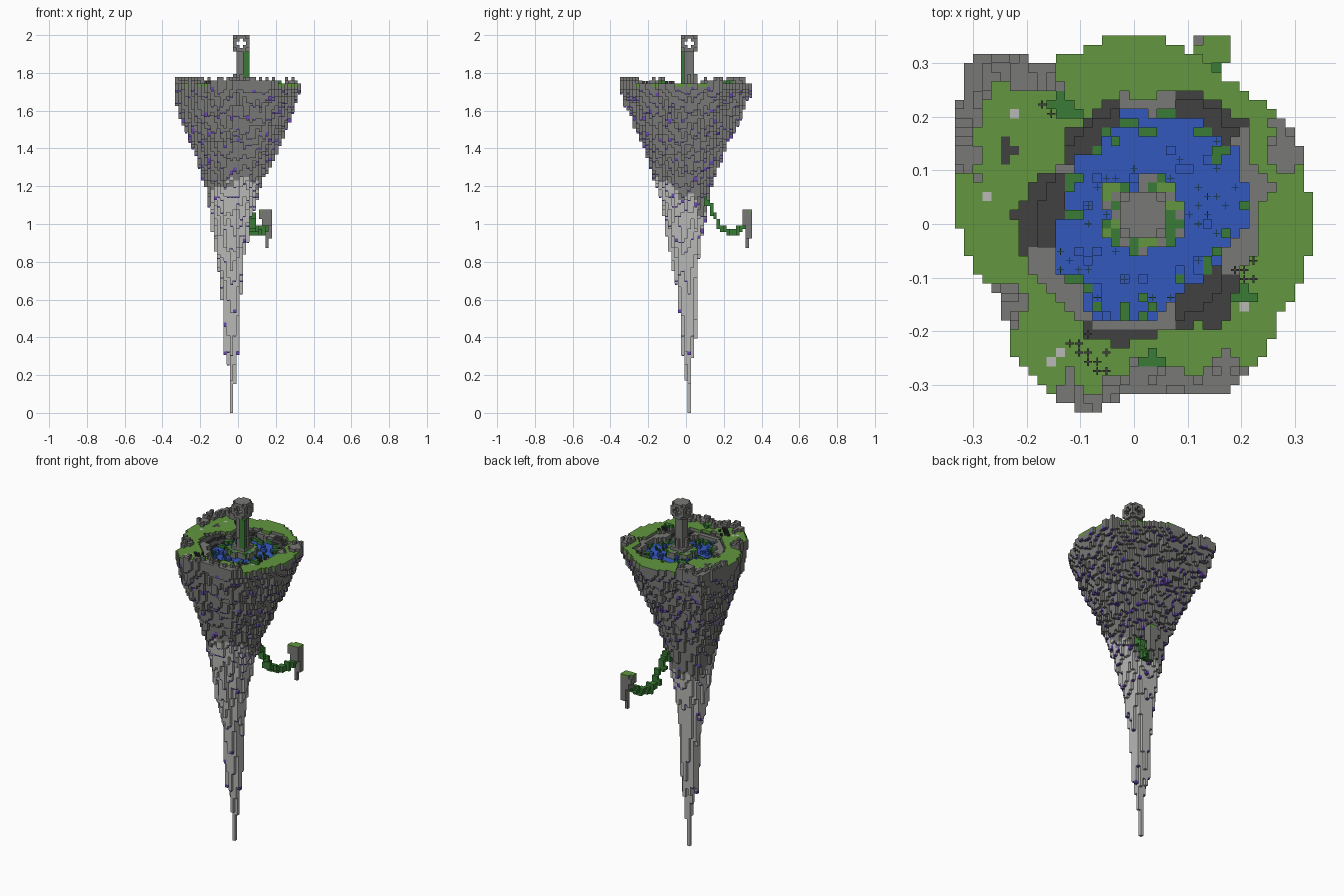
import bpy, bmesh, math, random
from mathutils import Matrix, Vector, noise

random.seed(4)
if "Cube" in bpy.data.objects:
    bpy.data.objects.remove(bpy.data.objects["Cube"])

V = 2 / 117  # edge length of one block

COLORS = {
    "dark_stone": (0.19, 0.19, 0.18),
    "pale_stone": (0.48, 0.48, 0.47),
    "shadow_rock": (0.052, 0.052, 0.052),
    "grass": (0.125, 0.31, 0.052),
    "leaf": (0.042, 0.2, 0.037),
    "water": (0.034, 0.098, 0.51),
    "crystal": (0.14, 0.065, 0.44),
}
MATS = {}
for name, rgb in COLORS.items():
    m = bpy.data.materials.new(name)
    m.use_nodes = True
    m.diffuse_color = (*rgb, 1)
    bsdf = m.node_tree.nodes["Principled BSDF"]
    bsdf.inputs["Base Color"].default_value = (*rgb, 1)
    bsdf.inputs["Roughness"].default_value = 0.9
    MATS[name] = m

# Every part is a dictionary: block cell -> material name
parts = {n: {} for n in ("rock", "turf", "lake", "tower", "tower_vine", "islet", "hanging_vine", "bushes")}
# Small details: lists of box centre and size, both in blocks
buds, reeds, twigs = [], [], []


def fill(part, mat, xs, ys, zs):
    for i in xs:
        for j in ys:
            for k in zs:
                parts[part][i, j, k] = mat


def span(a, b):
    return range(a, b + 1)


def around(table, x, y):
    """Interpolate a table of values spaced evenly round the circle."""
    t = (math.atan2(y, x) / math.tau % 1) * len(table)
    a = int(t) % len(table)
    return table[a] + (table[(a + 1) % len(table)] - table[a]) * (t - int(t))


# Body extents in hundredths: height, x min, x max, y min, y max
BODY = [(0, -4.3, -2.5, .8, 2.6), (14, -4.3, -1.8, .8, 2.6), (26, -5.5, 0, -.8, 2.6),
        (40, -8, .5, -2.5, 5), (60, -8.5, 1.5, -4, 6), (80, -11, 3, -7, 7),
        (100, -14, 6.5, -11, 10), (120, -17, 12, -15.5, 13), (140, -24, 21, -22, 20),
        (160, -32, 29.5, -30.5, 29.5), (172, -33.5, 33.5, -35, 35)]
# Rim radius, lake radius and bank width round the circle, in hundredths
RIM = [34, 33, 35, 32, 31, 33.5, 35.5, 33, 33.5, 43, 38.5, 35,
       33, 31, 28, 33, 34, 36, 30, 32, 35, 34, 32, 33]
LAKE = [18, 20, 20, 19, 18, 16, 16, 20, 20, 18, 15, 15]
BANK = [3, 3, 5, 4, 4.5, 4, 9, 4, 3, 3, 9, 4]
DARK = [0, 0, 1, 0, 1, .4, 1, 0, 0, 0, 1, .3]
CRAGS = [28, 126, 140, 155, 213, 255, 275, 290, 299]


def extents(h):
    for a, b in zip(BODY, BODY[1:]):
        if h <= b[0]:
            t = (h - a[0]) / (b[0] - a[0])
            return [p + (q - p) * t for p, q in zip(a, b)][1:]
    return BODY[-1][1:]


def underside(x, y):
    """Lowest layer at which the tapering body reaches a column."""
    for k in range(102):
        h = (k + .5) * V * 100
        x0, x1, y0, y1 = extents(h)
        u = (x - (x0 + x1) / 2) / ((x1 - x0) / 2)
        w = (y - (y0 + y1) / 2) / ((y1 - y0) / 2)
        blend = max(0, min(1, (h - 90) / 70))
        if math.hypot(u, w) <= 1 + (around(RIM, u, w) / 34 - 1) * blend:
            return k
    return None


def surface(i, j, x, y):
    """Top layer, part and material of one column."""
    n = noise.noise(Vector((i, j, 0)) * .37)
    lx, ly = x - 3, y - 1.5
    d = math.hypot(lx, ly) + n * 2.5
    lake, bank = around(LAKE, lx, ly), around(BANK, lx, ly)
    angle = math.degrees(math.atan2(y, x)) % 360
    if math.hypot(x - 1.2, y - 1.7) + n * 4 < 7.5:
        return 100, "turf", random.choice(("grass", "leaf", "dark_stone"))
    if d < lake:
        if d > lake * .85 and random.random() < .25:
            return 99, "lake", "leaf"
        return 98 + (random.random() < .08), "lake", "water"
    if d < lake + bank:
        if around(DARK, lx, ly) > .45:
            return 99 + (d > lake + bank * .5), "rock", "shadow_rock"
        return 100, "rock", "dark_stone"
    if d < lake + bank + 3 and 243 < angle < 283:
        return 100, "rock", "shadow_rock"
    edge = math.hypot(x, y) / around(RIM, x, y)
    if edge > .86 + n * .1 and min(abs(angle - a) for a in CRAGS) < 9:
        return random.choice((102, 102, 103)), "rock", "dark_stone"
    return 101, "turf", "grass"


# Floating rock, its turf cap and the crater lake
for i in span(-19, 19):
    for j in span(-20, 20):
        x, y = i * V * 100, j * V * 100
        low = underside(x, y)
        if low is None:
            continue
        if 0 < low < 98:
            spread = 4 if low < 60 else 2
            low = max(2, low + random.randint(-spread // 2, spread))
        top, part, mat = surface(i, j, x, y)
        low = min(low, top - 1)
        limit = 65 + .15 * x - .45 * y + 5 * noise.noise(Vector((i, j, 7)) * .3)
        for k in range(low, top):
            parts["rock"][i, j, k] = "pale_stone" if k < limit else "dark_stone"
        # Crystals under the column ends
        if low > 0 and random.random() < .35:
            buds.append(((i, j, low - .2), (.8, .8, .4)))
        if random.random() < .07:
            parts["rock"][i, j, low] = "crystal"
        parts[part][i, j, top] = mat
        # Shaded crater wall under the banks
        if mat == "shadow_rock":
            for k in range(max(low + 1, top - 3), top):
                parts["rock"][i, j, k] = mat
        # Thin upright plants on the water
        if mat == "water" and random.random() < .15:
            reeds.append(((i, j, top + 1.4), (.8, .06, .8)))
            reeds.append(((i, j, top + 1.4), (.06, .8, .8)))

# Bushes, bare twigs and pale flowers on the rim
for cx, cy in ((-7, 12), (2, -15), (12, -8), (-8, 13)):
    for i, j in ((0, 0), (1, 0), (-1, 0), (0, 1)):
        cell = (cx + i, cy + j)
        if (*cell, 101) in parts["turf"]:
            parts["bushes"][(*cell, 102)] = "leaf"
for cx, cy in ((-4, -15), (12, -5), (-6, -13), (-9, 13)):
    for i, j in ((0, 0), (1, 1), (-1, 0), (0, -1), (1, -1)):
        twigs.append(((cx + i, cy + j, 102.4), (.9, .2, .7)))
        twigs.append(((cx + i, cy + j, 102.4), (.2, .9, .7)))
for i, j in ((-8, -14), (-9, -15), (-13, 12), (-16, 3), (15, 4), (12, -9)):
    if (i, j, 101) in parts["turf"]:
        parts["turf"][i, j, 101] = "pale_stone"
for i, j in ((-14, 7), (-14, 8), (-14, 9), (-13, 8)):
    if (i, j, 101) in parts["turf"]:
        parts["turf"][i, j, 101] = "shadow_rock"

# Tower: plinth, shaft and hollow lantern head with a cross opening per side
fill("tower", "dark_stone", span(-1, 3), span(-1, 3), span(101, 101))
fill("tower", "dark_stone", span(0, 2), span(0, 2), span(102, 111))
for i, j in ((-1, 1), (3, 1), (1, -1), (1, 3)):
    fill("tower", "dark_stone", [i], [j], span(102, 104))
for i in span(-1, 3):
    for j in span(-1, 3):
        for k in span(112, 116):
            off = sorted((abs(i - 1), abs(j - 1)))
            rise = abs(k - 114)
            inside = off[1] < 2 and rise < 2
            cross = off[1] == 2 and off[0] + rise < 2
            tip = off[0] == rise == 2
            if not (inside or cross or tip):
                parts["tower"][i, j, k] = "dark_stone"
fill("tower_vine", "leaf", span(2, 3), [-1], span(102, 111))

# Small islet with a grass cap and hanging root
fill("islet", "dark_stone", span(7, 10), span(18, 20), span(60, 61))
fill("islet", "dark_stone", span(8, 10), span(18, 20), span(58, 59))
fill("islet", "dark_stone", span(9, 10), span(19, 20), span(54, 57))
fill("islet", "dark_stone", [9], [19], span(51, 53))
fill("islet", "grass", span(8, 10), span(18, 20), [62])
fill("islet", "grass", [7], span(18, 19), [62])

# Vine bridge sagging from the rock to the islet
path = [Vector(p) for p in ((3, 6, 65), (3, 8, 62), (4, 10, 57), (5, 13, 55), (7, 16, 55), (8, 18, 58))]
for a, b in zip(path, path[1:]):
    for s in range(5):
        i, j, k = (round(q) for q in a.lerp(b, s / 4))
        fill("hanging_vine", "leaf", (i, i + 1), [j], (k, k + 1))
        if random.random() < .4:
            fill("hanging_vine", "leaf", [i - 1], [j], [k])


def add_object(name, bm, used):
    mesh = bpy.data.meshes.new(name)
    bm.to_mesh(mesh)
    bm.free()
    for shade in used:
        mesh.materials.append(MATS[shade])
    bpy.context.collection.objects.link(bpy.data.objects.new(name, mesh))


# Turn the cells into meshes, keeping only exposed faces
taken = {c for cells in parts.values() for c in cells}
for name, cells in parts.items():
    bm = bmesh.new()
    verts = {}
    used = []

    def corner(p):
        if p not in verts:
            verts[p] = bm.verts.new(((p[0] - .5) * V, (p[1] - .5) * V, p[2] * V))
        return verts[p]

    for cell, mat in cells.items():
        for axis in range(3):
            for side in (0, 1):
                near = list(cell)
                near[axis] += 2 * side - 1
                if tuple(near) in taken:
                    continue
                ring = []
                for u, w in ((0, 0), (1, 0), (1, 1), (0, 1)):
                    p = list(cell)
                    p[axis] += side
                    p[(axis + 1) % 3] += u
                    p[(axis + 2) % 3] += w
                    ring.append(corner(tuple(p)))
                face = bm.faces.new(ring if side else ring[::-1])
                # Most turf shows stone at its sides
                stony = mat == "grass" and axis < 2 and random.random() < .65
                shade = "dark_stone" if stony else mat
                if shade not in used:
                    used.append(shade)
                face.material_index = used.index(shade)
    add_object(name, bm, used)

# Small box details
for name, boxes, mat in (("crystal_buds", buds, "crystal"), ("lake_reeds", reeds, "leaf"),
                         ("rim_twigs", twigs, "shadow_rock")):
    bm = bmesh.new()
    for centre, size in boxes:
        place = Matrix.Translation(Vector(centre) * V) @ Matrix.Diagonal((*(Vector(size) * V), 1))
        bmesh.ops.create_cube(bm, size=1, matrix=place)
    add_object(name, bm, [mat])
